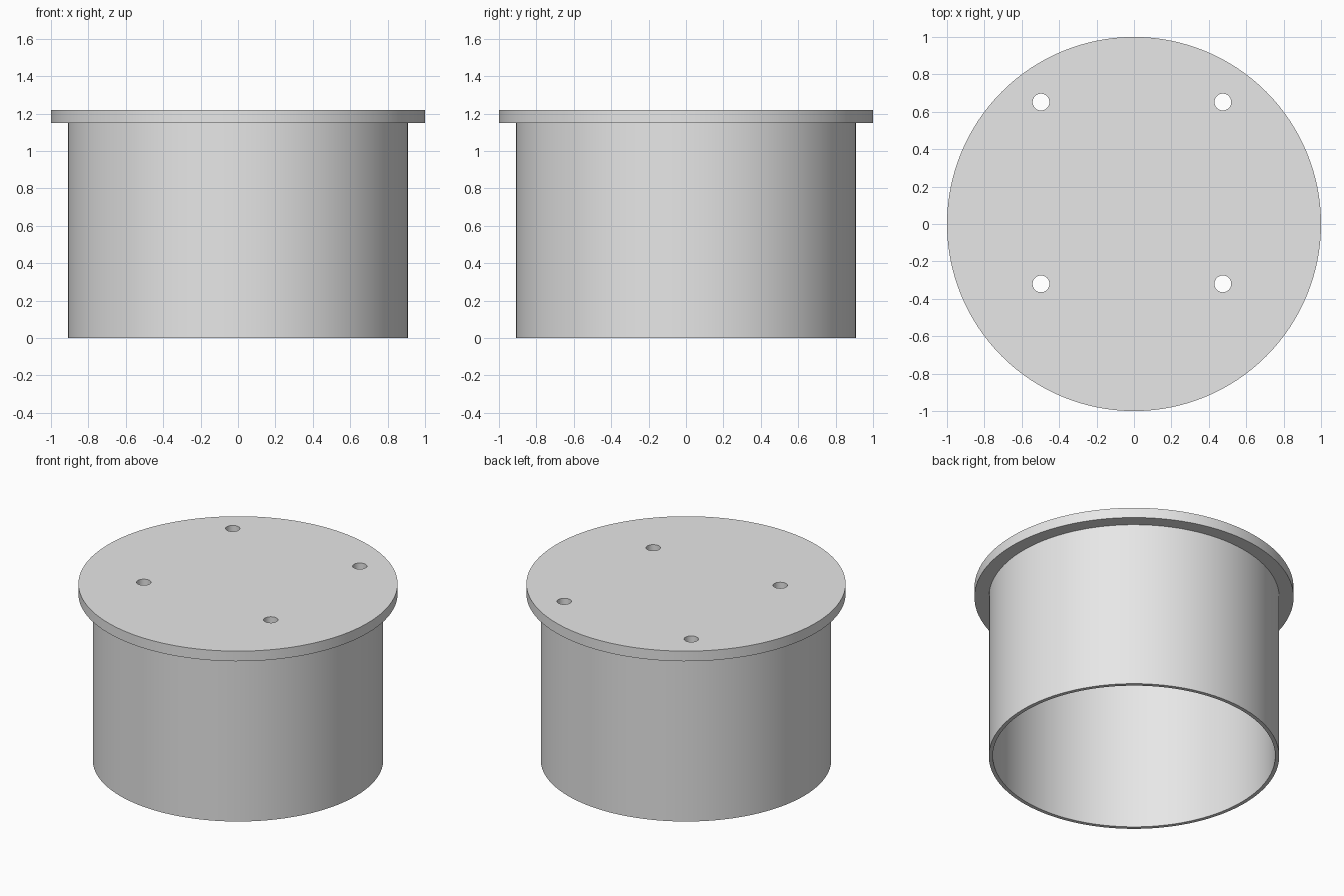
import bpy
import math

cube = bpy.data.objects.get("Cube")
if cube:
    bpy.data.objects.remove(cube, do_unlink=True)

BODY_R, INNER_R, FLANGE_R = 0.91, 0.885, 1.0
LEDGE_Z, TOP_Z = 1.15, 1.22
HOLE_R = 0.045

grey = bpy.data.materials.new("light grey")
grey.use_nodes = True
grey.diffuse_color = (0.8, 0.8, 0.8, 1)
grey.node_tree.nodes["Principled BSDF"].inputs["Base Color"].default_value = grey.diffuse_color


def cylinder(name, radius, z0, z1, x=0, y=0, sides=128):
    bpy.ops.mesh.primitive_cylinder_add(
        vertices=sides, radius=radius, depth=z1 - z0, location=(x, y, (z0 + z1) / 2))
    obj = bpy.context.object
    obj.name = name
    obj.data.materials.append(grey)
    return obj


def boolean(obj, other, operation):
    mod = obj.modifiers.new(operation.title(), 'BOOLEAN')
    mod.operation = operation
    mod.solver = 'EXACT'
    mod.object = other
    bpy.context.view_layer.objects.active = obj
    bpy.ops.object.modifier_apply(modifier=mod.name)
    bpy.data.objects.remove(other, do_unlink=True)


# Round lid plate with the cup wall joined below it
cup = cylinder("flanged_cup", FLANGE_R, LEDGE_Z, TOP_Z)
boolean(cup, cylinder("wall", BODY_R, 0, LEDGE_Z + 0.03), 'UNION')

# Hollow interior, open at the bottom
boolean(cup, cylinder("cavity_cutter", INNER_R, -0.1, LEDGE_Z), 'DIFFERENCE')

# Four screw holes through the plate, set off centre
for x in (-0.497, 0.475):
    for y in (-0.32, 0.652):
        hole = cylinder("hole_cutter", HOLE_R, LEDGE_Z - 0.1, TOP_Z + 0.1, x, y, 32)
        boolean(cup, hole, 'DIFFERENCE')

# Smooth round walls with crisp rims
bpy.ops.object.select_all(action='DESELECT')
cup.select_set(True)
bpy.context.view_layer.objects.active = cup
bpy.ops.object.shade_smooth_by_angle(angle=math.radians(30))
